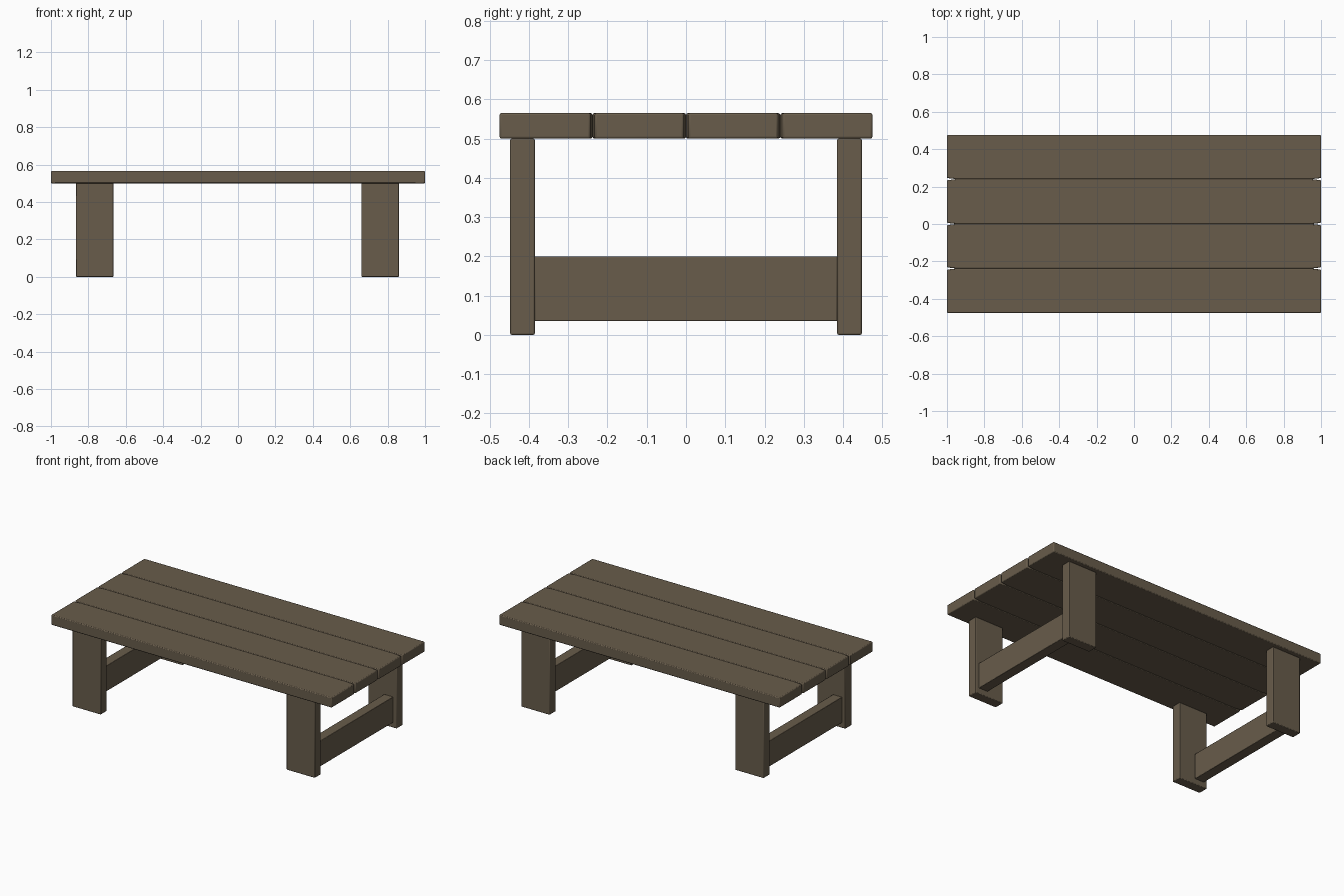
import bpy, bmesh

if "Cube" in bpy.data.objects:
    bpy.data.objects.remove(bpy.data.objects["Cube"])

wood = bpy.data.materials.new("dark_wood")
wood.diffuse_color = (0.138, 0.107, 0.07, 1)
wood.use_nodes = True
wood.node_tree.nodes["Principled BSDF"].inputs["Base Color"].default_value = wood.diffuse_color


def board(name, outline, z0, z1, bevel=0.006):
    """Extrude an xy outline from z0 to z1, with softened edges."""
    bm = bmesh.new()
    face = bm.faces.new([bm.verts.new((x, y, z0)) for x, y in outline])
    ext = bmesh.ops.extrude_face_region(bm, geom=[face])
    verts = [g for g in ext["geom"] if isinstance(g, bmesh.types.BMVert)]
    bmesh.ops.translate(bm, vec=(0, 0, z1 - z0), verts=verts)
    bmesh.ops.recalc_face_normals(bm, faces=bm.faces)
    mesh = bpy.data.meshes.new(name)
    bm.to_mesh(mesh)
    bm.free()
    mesh.materials.append(wood)
    ob = bpy.data.objects.new(name, mesh)
    bpy.context.collection.objects.link(ob)
    if bevel:
        mod = ob.modifiers.new("soft_edges", "BEVEL")
        mod.width = bevel
        mod.segments = 2
        mod.limit_method = "ANGLE"
    bpy.ops.object.select_all(action="DESELECT")
    bpy.context.view_layer.objects.active = ob
    ob.select_set(True)
    bpy.ops.object.shade_smooth_by_angle()
    return ob


def rect(x0, x1, y0, y1):
    return [(x0, y0), (x1, y0), (x1, y1), (x0, y1)]


# Four top planks, pinched slightly at the ends along each joint
joints = [-0.475, -0.238, 0.0, 0.24, 0.475]
for i in range(4):
    y0, y1 = joints[i], joints[i + 1]
    a = 0.006 if i > 0 else 0
    b = 0.006 if i < 3 else 0
    outline = [(-1, y0 + a), (-0.95, y0), (0.95, y0), (1, y0 + a),
               (1, y1 - b), (0.95, y1), (-0.95, y1), (-1, y1 - b)]
    board(f"top_plank_{i + 1}", outline, 0.5, 0.565, 0.005)

# Two leg frames: a pair of flat legs joined by a low stretcher
for side, sx, cx in (("left", -1, -0.766), ("right", 1, 0.76)):
    for end, y0, y1 in (("front", -0.448, -0.385), ("back", 0.385, 0.448)):
        board(f"{end}_{side}_leg", rect(cx - 0.101, cx + 0.101, y0, y1), 0, 0.5, 0.004)
    sc = cx + sx * 0.046
    board(f"{side}_stretcher", rect(sc - 0.0325, sc + 0.0325, -0.385, 0.385), 0.035, 0.2, 0.003)
